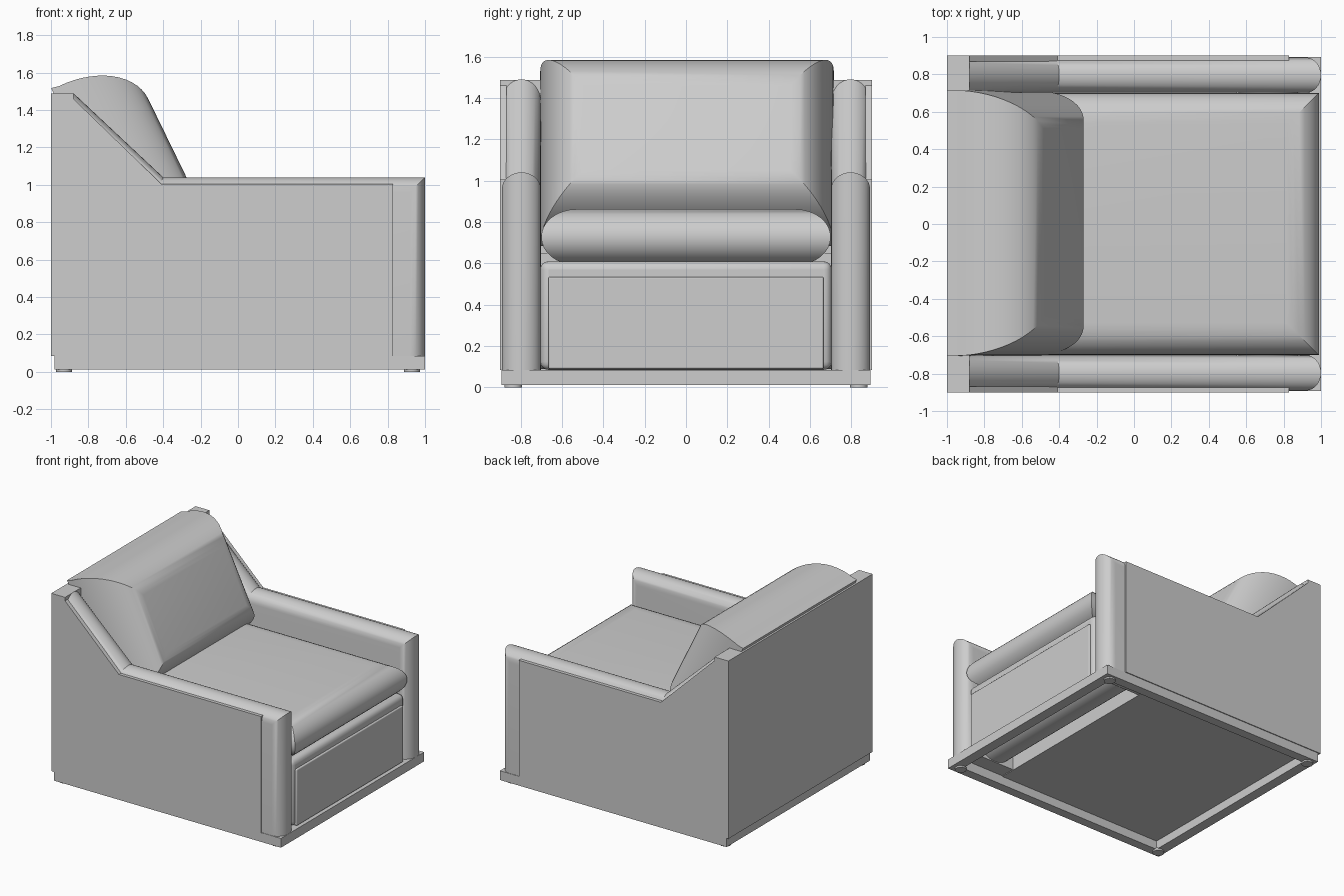
import bpy, bmesh
from math import sin, cos, pi, radians
from mathutils import Vector

if "Cube" in bpy.data.objects:
    bpy.data.objects.remove(bpy.data.objects["Cube"])

GREY = (0.61, 0.61, 0.61, 1)
fabric = bpy.data.materials.new("light_grey")
fabric.use_nodes = True
fabric.diffuse_color = GREY
fabric.node_tree.nodes["Principled BSDF"].inputs["Base Color"].default_value = GREY


def finish(name, bm):
    bmesh.ops.recalc_face_normals(bm, faces=bm.faces)
    mesh = bpy.data.meshes.new(name)
    bm.to_mesh(mesh)
    bm.free()
    mesh.materials.append(fabric)
    mesh.shade_smooth()
    mesh.set_sharp_from_angle(angle=radians(30))
    obj = bpy.data.objects.new(name, mesh)
    bpy.context.collection.objects.link(obj)
    return obj


def loft(name, loops):
    """Skin a stack of matching closed loops and cap both ends."""
    bm = bmesh.new()
    rings = [[bm.verts.new(p) for p in loop] for loop in loops]
    n = len(rings[0])
    for a, b in zip(rings, rings[1:]):
        for i in range(n):
            j = (i + 1) % n
            bm.faces.new((a[i], a[j], b[j], b[i]))
    bm.faces.new(rings[0])
    bm.faces.new(rings[-1])
    return finish(name, bm)


def box(name, x, y, z, bevel=0):
    loops = [[(x[0], y[0], h), (x[1], y[0], h), (x[1], y[1], h), (x[0], y[1], h)] for h in z]
    obj = loft(name, loops)
    if bevel:
        mod = obj.modifiers.new("soft_edge", "BEVEL")
        mod.width, mod.segments = bevel, 4
    return obj


def cylinder(name, radius, depth, centre, along_y=False):
    bm = bmesh.new()
    bmesh.ops.create_cone(bm, cap_ends=True, segments=32, radius1=radius, radius2=radius, depth=depth)
    obj = finish(name, bm)
    obj.location = centre
    if along_y:
        obj.rotation_euler.x = pi / 2
    return obj


# Arms: padded roll with mitred corners, and a flat outer panel
BOTTOM = 0.085


def arm_outline(d):
    return [(1 - d, BOTTOM), (1 - d, 1.04 - d), (-0.4 - 0.395 * d, 1.04 - d),
            (-0.88, 1.49 - 1.37 * d), (-0.88, BOTTOM)]


STEPS = 16
for side, word in ((1, "left"), (-1, "right")):
    loops = []
    for k in range(STEPS + 1):
        a = pi * k / STEPS
        y = side * 0.796 - 0.094 * cos(a)
        loops.append([(x, y, z) for x, z in arm_outline(0.08 * (1 - sin(a)))])
    loft(word + "_arm_pad", loops)
    panel = [(0.83, BOTTOM), (0.83, 1.005), (-0.41, 1.005), (-0.88, 1.46), (-0.88, BOTTOM)]
    loft(word + "_outer_panel", [[(x, side * y, z) for x, z in panel] for y in (0.868, 0.9)])

# Back panel
box("back_panel", (-1, -0.88), (-0.9, 0.9), (BOTTOM, 1.488))

# Seat cushion: rounded on every edge, with mitred corners
loops = []
for k in range(STEPS + 1):
    a = pi * (k / STEPS - 0.5)
    d = 0.17 * (1 - cos(a))
    x0, x1, w, z = -0.9, 0.988 - d, 0.7 - d, 0.727 + 0.135 * sin(a)
    loops.append([(x0, -w, z), (x1, -w, z), (x1, w, z), (x0, w, z)])
loft("seat_cushion", loops)

# Back cushion: leaning pillow, domed towards the front
up = Vector((-0.44, 0, 0.9))
out = Vector((0.9, 0, 0.44)) * 0.4
top = Vector((-0.48, 0, 1.46)) - out
low = Vector((-0.28, 0, 1.05)) - out


def pillow_loop(a, shift=Vector((0, 0, 0))):
    c = cos(a)
    t = top + up * 0.27 * c + out * sin(a) + shift
    b = low - up * 0.2 * c + out * sin(a) + shift
    w = 0.5 + 0.21 * c
    return [(p.x, s * w + 0.005, p.z) for p, s in ((t, -1), (t, 1), (b, 1), (b, -1))]


loops = [pillow_loop(0, Vector((-0.04, 0, -0.01)))]
loops += [pillow_loop(pi / 2 * k / 14) for k in range(15)]
loft("back_cushion", loops)

# Body under the seat, with the rounded front frame and raised front panel
box("seat_body", (-0.9, 0.55), (-0.71, 0.71), (0.09, 0.65))
box("front_frame", (0.86, 0.965), (-0.705, 0.705), (BOTTOM, 0.61), 0.04)
box("front_panel", (0.94, 0.98), (-0.665, 0.665), (0.09, 0.535), 0.008)
cylinder("under_roll", 0.16, 1.6, (0.72, 0, 0.25), True)

# Plinth: four rails and a recessed bottom plate
z = (0.012, BOTTOM)
box("front_rail", (0.92, 1), (-0.893, 0.893), z)
box("back_rail", (-0.98, -0.9), (-0.893, 0.893), z)
for side, word in ((1, "left"), (-1, "right")):
    y = sorted((side * 0.82, side * 0.893))
    box(word + "_rail", (-0.9, 0.92), y, z)
box("bottom_plate", (-0.9, 0.55), (-0.82, 0.82), (0.08, 0.1))

# Feet
for x, end in ((0.93, "front"), (-0.93, "back")):
    for y, word in ((0.835, "left"), (-0.835, "right")):
        cylinder(end + "_" + word + "_foot", 0.042, 0.02, (x, y, 0.01))
